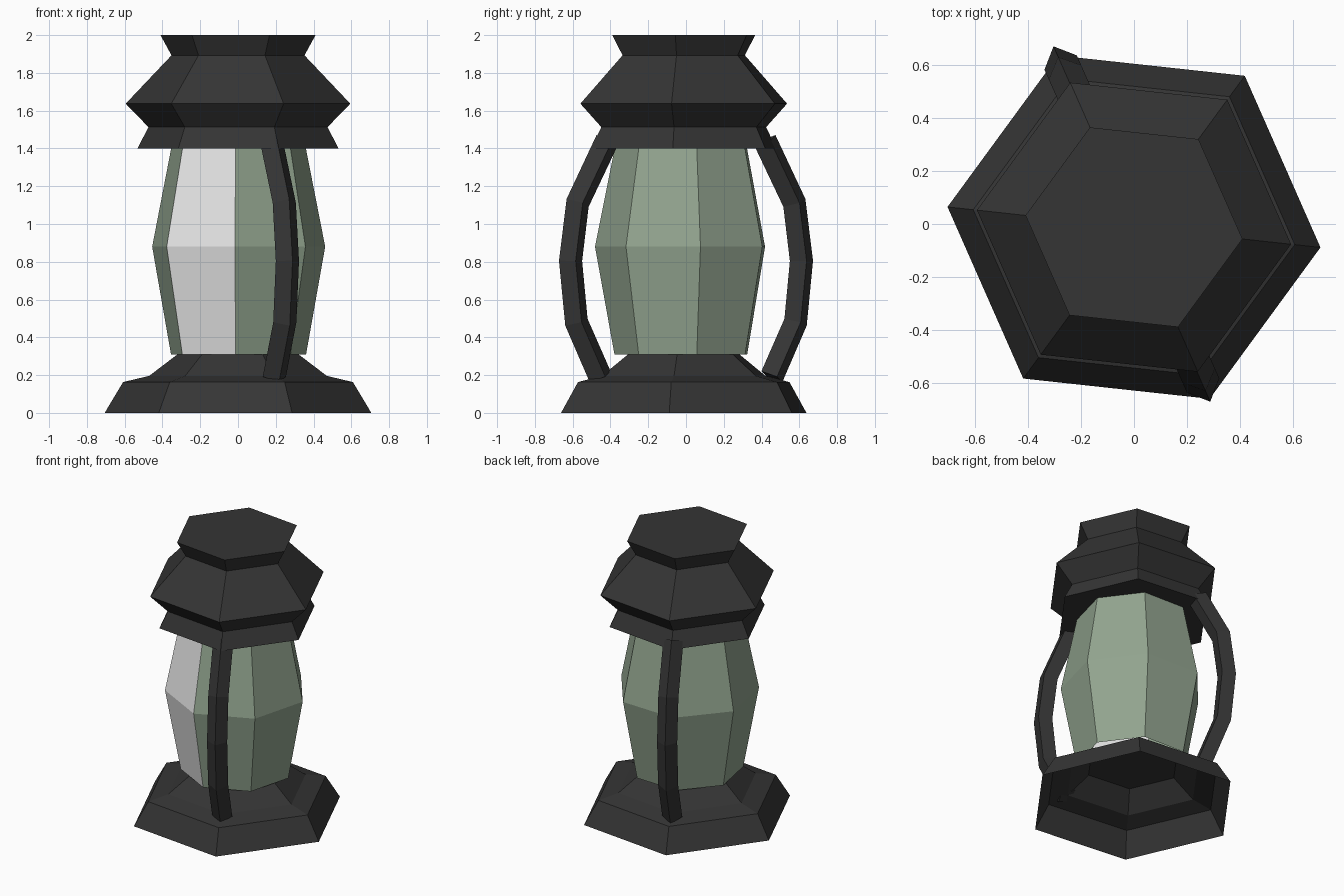
import bpy, bmesh, math
from mathutils import Vector

if "Cube" in bpy.data.objects:
    bpy.data.objects.remove(bpy.data.objects["Cube"])


def material(name, rgb):
    m = bpy.data.materials.new(name)
    m.diffuse_color = (*rgb, 1)
    m.use_nodes = True
    m.node_tree.nodes["Principled BSDF"].inputs["Base Color"].default_value = m.diffuse_color
    return m


iron = material("dark iron", (0.035, 0.035, 0.035))
green = material("green glass", (0.29, 0.375, 0.277))
white = material("white glass", (0.8, 0.8, 0.8))
TURN = -6.2          # rotation of the hexagonal metal parts
CY = -0.012          # small offset of the body in y


def finish(name, bm, mats):
    me = bpy.data.meshes.new(name)
    bm.to_mesh(me)
    bm.free()
    for m in mats:
        me.materials.append(m)
    ob = bpy.data.objects.new(name, me)
    bpy.context.collection.objects.link(ob)
    return ob


def skin(bm, rings, start=False, end=False):
    """Join rings of points with quads, optionally capping the ends."""
    vs = [[bm.verts.new(p) for p in ring] for ring in rings]
    n = len(vs[0])
    for a, b in zip(vs, vs[1:]):
        for i in range(n):
            j = (i + 1) % n
            bm.faces.new((a[i], a[j], b[j], b[i]))
    if start:
        bm.faces.new(vs[0][::-1])
    if end:
        bm.faces.new(vs[-1])


def lathe(name, profile, sides, turn, mats, start, end):
    bm = bmesh.new()
    ang = [math.radians(turn + 360 * i / sides) for i in range(sides)]
    skin(bm, [[(r * math.cos(a), r * math.sin(a) + CY, z) for a in ang]
              for r, z in profile], start, end)
    bm.normal_update()
    return finish(name, bm, mats)


# Hollow stepped foot, open underneath
lathe("base", [(0.71, 0), (0.612, 0.163), (0.473, 0.196), (0.322, 0.31)],
      6, TURN, [iron], False, True)

# Flared cap
lathe("cap", [(0.535, 1.4), (0.477, 1.513), (0.598, 1.637), (0.354, 1.893), (0.413, 2.0)],
      6, TURN, [iron], True, True)

# Seven-sided glass with one white panel at the front left
glass = lathe("glass", [(0.367, 0.31), (0.47, 0.88), (0.366, 1.4)],
              7, -92, [green, white], False, False)
panel = Vector((math.cos(math.radians(-117.7)), math.sin(math.radians(-117.7)), 0))
for p in glass.data.polygons:
    p.material_index = int(p.normal.dot(panel) > 0.9)


# Bowed side bars: a square section set corner-outwards along a path
def side_bar(name, direction):
    path = [(0.497, 0.192), (0.634, 0.48), (0.668, 0.805), (0.627, 1.112), (0.458, 1.44)]
    h = 0.067
    a = math.radians(direction)
    out, side = Vector((math.cos(a), math.sin(a), 0)), Vector((-math.sin(a), math.cos(a), 0))
    up = Vector((0, 0, 1))
    rings = []
    for i, (r, z) in enumerate(path):
        p0, p1 = path[max(i - 1, 0)], path[min(i + 1, len(path) - 1)]
        t = Vector((p1[0] - p0[0], p1[1] - p0[1])).normalized()
        n = out * t.y - up * t.x
        c = out * r + up * z + Vector((-0.008, 0, 0))
        rings.append([c + n * h, c + side * h, c - n * h, c - side * h])
    bm = bmesh.new()
    skin(bm, rings, True, True)
    bmesh.ops.recalc_face_normals(bm, faces=bm.faces)
    finish(name, bm, [iron])


side_bar("front_bar", -60 + TURN)
side_bar("back_bar", 120 + TURN)
